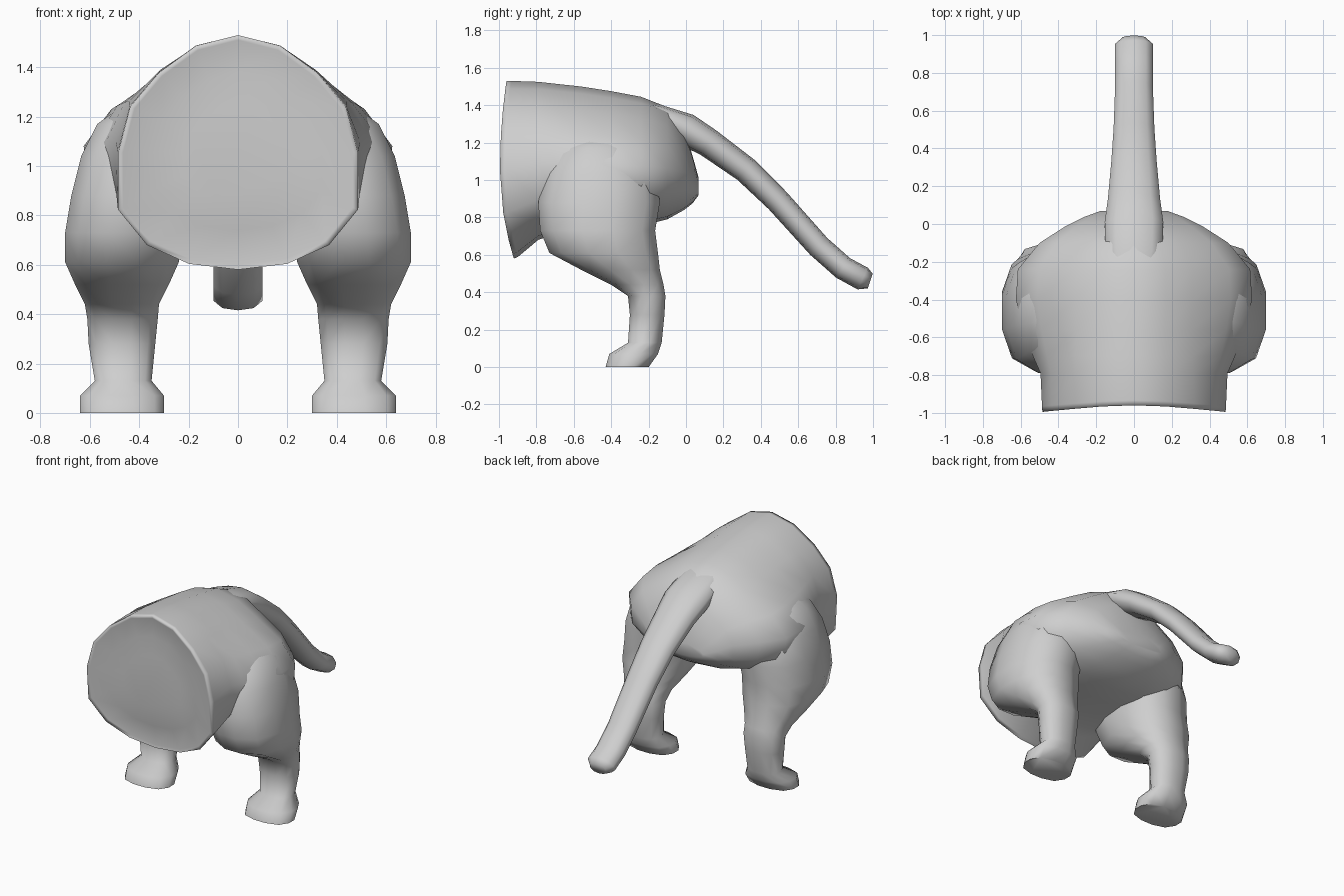
import bpy, bmesh, math
from mathutils import Vector

cube = bpy.data.objects.get("Cube")
if cube:
    bpy.data.objects.remove(cube, do_unlink=True)

# One plain grey for the whole animal
grey = bpy.data.materials.new("light grey")
grey.use_nodes = True
colour = (0.62, 0.62, 0.62, 1)
grey.diffuse_color = colour
grey.node_tree.nodes["Principled BSDF"].inputs["Base Color"].default_value = colour


def loft(name, rings, angle):
    """Skin a list of closed rings, cap both ends and shade it smooth."""
    bm = bmesh.new()
    loops = [[bm.verts.new(p) for p in ring] for ring in rings]
    n = len(loops[0])
    for a, b in zip(loops, loops[1:]):
        for i in range(n):
            j = (i + 1) % n
            bm.faces.new((a[i], a[j], b[j], b[i]))
    bm.faces.new(loops[0])
    bm.faces.new(loops[-1])
    bmesh.ops.recalc_face_normals(bm, faces=bm.faces)
    me = bpy.data.meshes.new(name)
    bm.to_mesh(me)
    bm.free()
    me.materials.append(grey)
    ob = bpy.data.objects.new(name, me)
    bpy.context.collection.objects.link(ob)
    bpy.ops.object.select_all(action='DESELECT')
    ob.select_set(True)
    bpy.context.view_layer.objects.active = ob
    bpy.ops.object.shade_smooth_by_angle(angle=math.radians(angle))


def oval(n, power):
    """Unit rounded-square outline with n points."""
    pts = []
    for i in range(n):
        t = 2 * math.pi * (i + 0.5) / n
        c, s = math.cos(t), math.sin(t)
        k = (abs(c) ** power + abs(s) ** power) ** (-1 / power)
        pts.append((c * k, s * k))
    m = max(p[0] for p in pts)
    return [(x / m, y / m) for x, y in pts]


# Body: egg-shaped waist section that turns into a narrow-backed hip section
waist = [(0, 1), (.35, .91), (.66, .68), (.9, .39), (1, 0), (1, -.49),
         (.76, -.79), (.41, -.95), (0, -1)]
hip = [(0, 1), (.27, .9), (.5, .67), (.82, .33), (1, -.08), (.98, -.5),
       (.74, -.8), (.4, -.95), (0, -1)]


def section(y, bottom, top, width, bend, blend):
    """One cross-section; bend leans its top and bottom backwards."""
    mid, tall = (top + bottom) / 2, (top - bottom) / 2
    side = [Vector(a).lerp(Vector(b), blend) for a, b in zip(waist, hip)]
    ring = side + [Vector((-p.x, p.y)) for p in side[-2:0:-1]]
    return [(x * width, y + bend * (.035 if z > 0 else .075) * z * z, mid + z * tall)
            for x, z in ring]


stations = [(-.955, .86, 1.25, .22, 0, 0), (-.96, .74, 1.38, .34, .3, 0),
            (-.99, .60, 1.51, .465, 1, 0), (-.995, .58, 1.53, .485, 1, 0),
            (-.965, .59, 1.53, .487, .9, 0), (-.79, .68, 1.525, .495, 0, .15),
            (-.70, .71, 1.515, .535, 0, .5), (-.56, .73, 1.50, .59, 0, .9),
            (-.40, .745, 1.475, .625, 0, 1), (-.24, .755, 1.445, .615, 0, 1),
            (-.10, .79, 1.39, .50, 0, 1), (-.01, .84, 1.27, .36, 0, .8),
            (.035, .875, 1.13, .27, 0, .6), (.068, .92, 1.01, .18, 0, .5)]
loft("body", [section(*s) for s in stations], 120)

# Hind legs: height, then inner and outer x, front and back y
leg = [(0, .30, .64, -.43, -.20), (.07, .30, .64, -.41, -.15),
       (.13, .35, .58, -.31, -.13), (.28, .335, .605, -.30, -.115),
       (.38, .325, .61, -.31, -.11), (.44, .32, .62, -.40, -.12),
       (.52, .28, .66, -.56, -.14), (.61, .24, .70, -.73, -.15),
       (.73, .22, .70, -.78, -.165), (.88, .20, .675, -.79, -.14),
       (1.04, .15, .635, -.76, -.16), (1.17, .08, .57, -.70, -.23),
       (1.25, .03, .46, -.62, -.30)]
outline = oval(12, 2.6)
for side, label in ((1, "left"), (-1, "right")):
    rings = [[(side * ((a + b) / 2 + u * (b - a) / 2), (c + d) / 2 + v * (d - c) / 2, z)
              for u, v in outline] for z, a, b, c, d in leg]
    loft(label + "_hind_leg", rings, 70)

# Tail: flattened tube; y, z, half width, half thickness
path = [(-.34, 1.40, .10, .04), (-.16, 1.345, .15, .06), (.0, 1.27, .155, .085),
        (.12, 1.20, .138, .075), (.32, 1.055, .12, .068), (.49, .89, .108, .064),
        (.71, .645, .10, .062), (.84, .53, .10, .062), (.945, .473, .10, .062),
        (.985, .46, .06, .04)]
tube = oval(10, 2.3)
rings = []
for i, (y, z, w, t) in enumerate(path):
    a, b = path[max(i - 1, 0)], path[min(i + 1, len(path) - 1)]
    d = Vector((0, b[0] - a[0], b[1] - a[1])).normalized()
    up = Vector((0, -d.z, d.y))
    rings.append([Vector((u * w, y, z)) + up * (v * t) for u, v in tube])
loft("tail", rings, 70)
